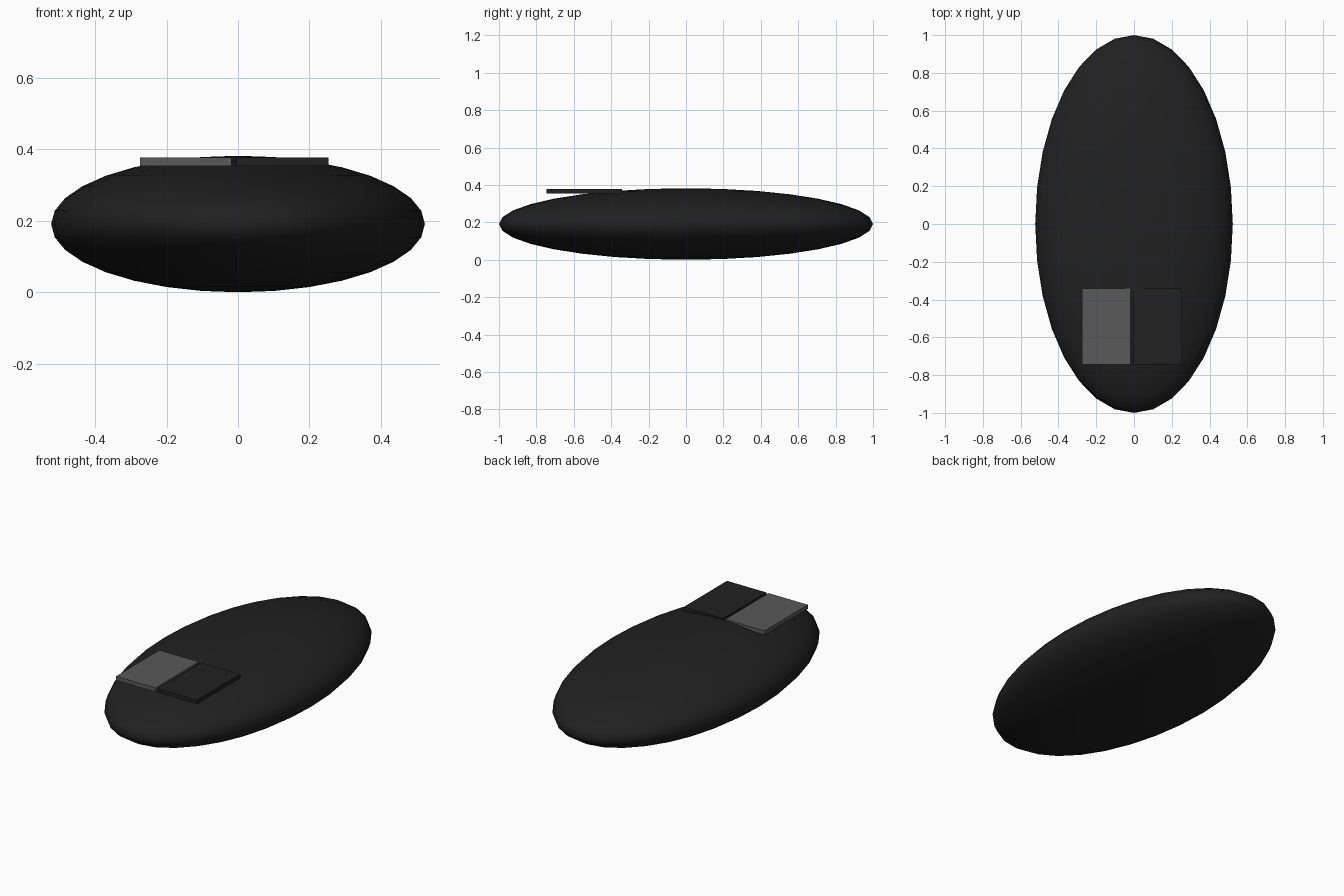
import bpy

if "Cube" in bpy.data.objects:
    bpy.data.objects.remove(bpy.data.objects["Cube"])


def material(name, value):
    m = bpy.data.materials.new(name)
    m.diffuse_color = (value, value, value, 1)
    m.use_nodes = True
    m.node_tree.nodes["Principled BSDF"].inputs["Base Color"].default_value = m.diffuse_color
    return m


dark = material("dark", 0.015)
grey = material("grey", 0.1)

# Body: flattened ellipsoid
bpy.ops.mesh.primitive_uv_sphere_add(segments=32, ring_count=16, radius=1, location=(0, 0, 0.191))
body = bpy.context.object
body.name = "mouse_body"
body.scale = (0.523, 1, 0.191)
bpy.ops.object.transform_apply(location=False, rotation=False, scale=True)
bpy.ops.object.shade_smooth()
body.data.materials.append(dark)


# Buttons: two thin plates side by side near the front
def button(name, x, mat):
    bpy.ops.mesh.primitive_cube_add(size=1, location=(x, -0.543, 0.365))
    ob = bpy.context.object
    ob.name = name
    ob.scale = (0.257, 0.404, 0.024)
    bpy.ops.object.transform_apply(location=False, rotation=False, scale=True)
    ob.data.materials.append(mat)


button("left_button", -0.146, grey)
button("right_button", 0.125, dark)
